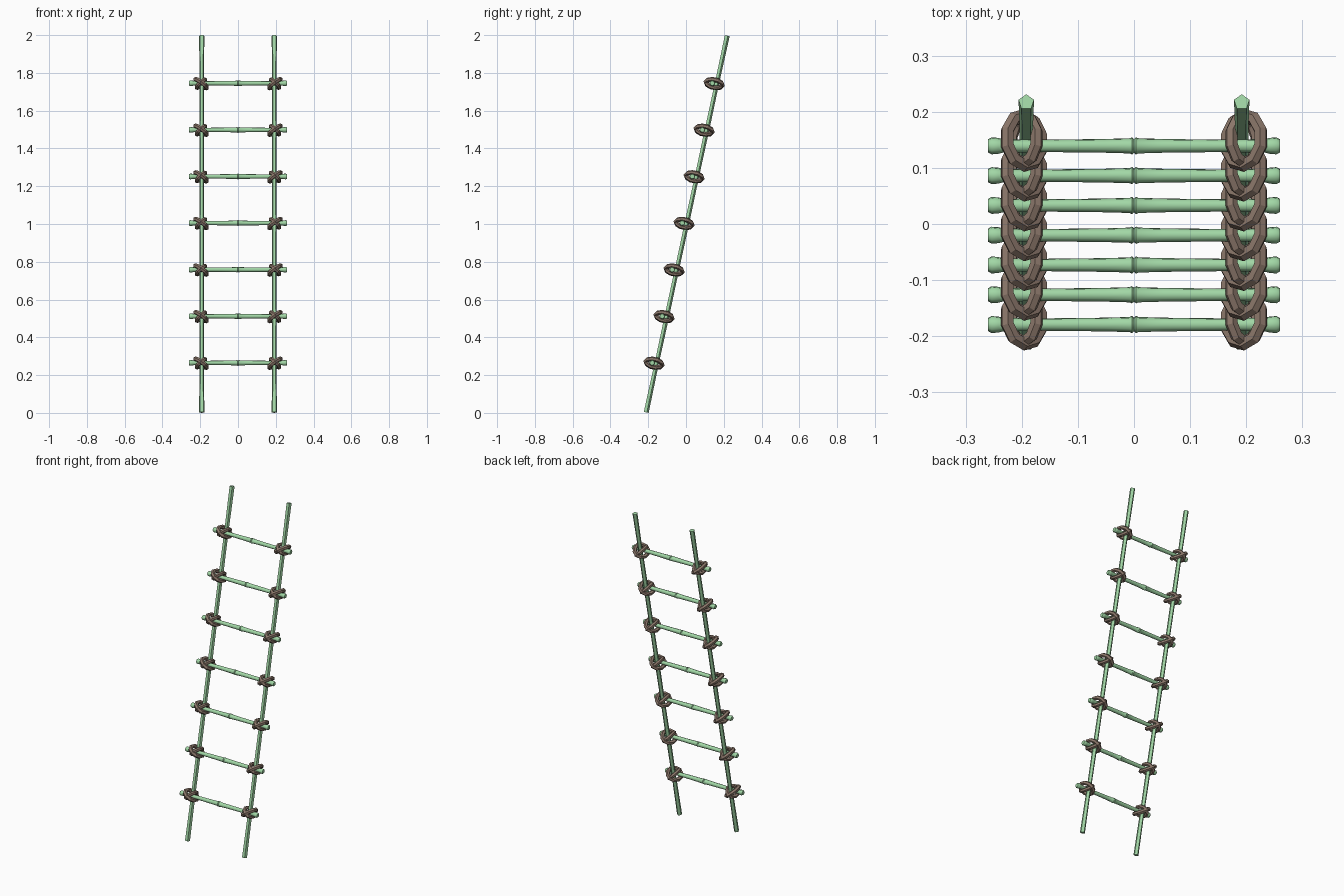
import bpy
from math import sin, cos, pi, radians
from mathutils import Matrix, Vector

if "Cube" in bpy.data.objects:
    bpy.data.objects.remove(bpy.data.objects["Cube"], do_unlink=True)


def material(name, color):
    m = bpy.data.materials.new(name)
    m.use_nodes = True
    m.diffuse_color = color
    m.node_tree.nodes["Principled BSDF"].inputs["Base Color"].default_value = color
    return m


GREEN = material("pale green bamboo", (0.36, 0.68, 0.38, 1))
BROWN = material("brown rope", (0.26, 0.185, 0.145, 1))

# Frame of the leaning ladder: across, along the rails, and out of its back
LOW, HIGH = Vector((0, -0.212, 0.003)), Vector((0, 0.217, 1.997))
ACROSS = Vector((1, 0, 0))
ALONG = (HIGH - LOW).normalized()
BACK = ALONG.cross(ACROSS).normalized()
RAIL_X = 0.192


def add_mesh(name, verts, faces, mat, angle):
    mesh = bpy.data.meshes.new(name)
    mesh.from_pydata(verts, [], faces)
    mesh.materials.append(mat)
    obj = bpy.data.objects.new(name, mesh)
    bpy.context.collection.objects.link(obj)
    bpy.ops.object.select_all(action="DESELECT")
    obj.select_set(True)
    bpy.context.view_layer.objects.active = obj
    bpy.ops.object.mode_set(mode="EDIT")
    bpy.ops.mesh.select_all(action="SELECT")
    bpy.ops.mesh.normals_make_consistent(inside=False)
    bpy.ops.object.mode_set(mode="OBJECT")
    bpy.ops.object.shade_smooth_by_angle(angle=radians(angle))
    return obj


def cane(name, start, end, profile, sides, u, v, angle):
    """Round stick: profile holds (fraction of length, radius) pairs."""
    verts = [start.lerp(end, t) + r * (u * cos(2 * pi * i / sides) + v * sin(2 * pi * i / sides))
             for t, r in profile for i in range(sides)]
    faces = [(k * sides + i, k * sides + (i + 1) % sides,
              (k + 1) * sides + (i + 1) % sides, (k + 1) * sides + i)
             for k in range(len(profile) - 1) for i in range(sides)]
    last = (len(profile) - 1) * sides
    faces += [tuple(range(sides)), tuple(range(last, last + sides))]
    return add_mesh(name, verts, faces, GREEN, angle)


def rope_ring(name, center, tilt, long_r, short_r, tube, segments=10, sides=6):
    """Elliptical rope loop around a joint, tilted in the plane of the ladder."""
    side = ACROSS * cos(tilt) + ALONG * sin(tilt)
    normal = BACK.cross(side)
    verts = []
    for i in range(segments):
        a = 2 * pi * i / segments
        radial = BACK * cos(a) + side * sin(a)
        core = center + BACK * long_r * cos(a) + side * short_r * sin(a)
        for j in range(sides):
            b = 2 * pi * j / sides
            verts.append(core + tube * (radial * cos(b) + normal * sin(b)))
    faces = [(i * sides + j, i * sides + (j + 1) % sides,
              (i + 1) % segments * sides + (j + 1) % sides, (i + 1) % segments * sides + j)
             for i in range(segments) for j in range(sides)]
    return add_mesh(name, verts, faces, BROWN, 25)


# Rails: four bamboo sections with a slight swelling at each node
rail_profile = [(0, 0.0145)]
for node in (0.25, 0.5, 0.75):
    rail_profile += [(node - 0.12, 0.0125), (node - 0.005, 0.0135), (node, 0.0145), (node + 0.005, 0.0135)]
rail_profile += [(0.88, 0.0125), (1, 0.0145)]
for label, s in (("right", -1), ("left", 1)):
    offset = ACROSS * s * RAIL_X
    cane(label + "_rail", LOW + offset, HIGH + offset, rail_profile, 5, BACK, ACROSS, 30)

# Rungs: two sections with a knuckle in the middle and flared ends
half = [(0, 0.012), (0.012, 0.0155), (0.035, 0.0145), (0.05, 0.0125), (0.18, 0.0112),
        (0.4, 0.0125), (0.485, 0.0138), (0.493, 0.0158)]
rung_profile = half + [(0.5, 0.0125)] + [(1 - t, r) for t, r in reversed(half)]
for n in range(7):
    z = 0.26 + n * 0.2467
    joint = LOW + ALONG * ((z - LOW.z) / ALONG.z)
    mid = joint - BACK * 0.023
    cane(f"rung_{n + 1}", mid - ACROSS * 0.26, mid + ACROSS * 0.26, rung_profile, 8, ALONG, BACK, 50)
    # Crossed rope lashings, mirrored on the two rails
    for label, s in (("right", -1), ("left", 1)):
        center = joint - BACK * 0.013 + ACROSS * s * (RAIL_X + 0.004)
        rope_ring(f"{label}_outer_lashing_{n + 1}", center, s * radians(35), 0.045, 0.038, 0.0125)
        rope_ring(f"{label}_inner_lashing_{n + 1}", center, -s * radians(42), 0.041, 0.031, 0.0115)
